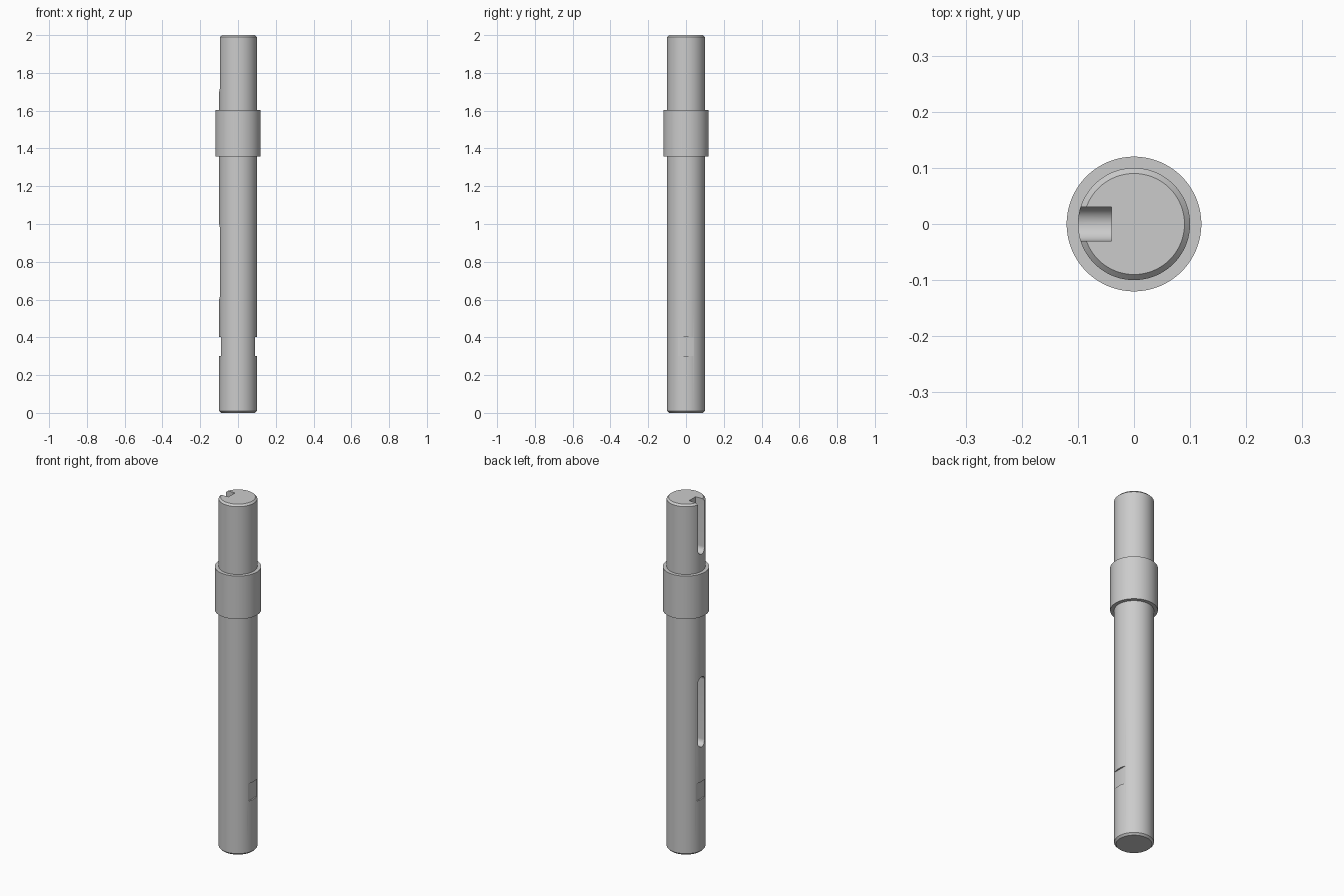
import bpy
import bmesh
import math
from mathutils import Matrix, Vector

cube = bpy.data.objects.get("Cube")
if cube:
    bpy.data.objects.remove(cube, do_unlink=True)

RADIUS = 0.1
COLLAR = 0.12
CHAMFER = 0.01
SIDES = 128

steel = bpy.data.materials.new("steel_grey")
steel.use_nodes = True
grey = (0.6, 0.6, 0.6, 1)
steel.diffuse_color = grey
steel.node_tree.nodes["Principled BSDF"].inputs["Base Color"].default_value = grey


def add_object(name, bm):
    bmesh.ops.recalc_face_normals(bm, faces=bm.faces[:])
    mesh = bpy.data.meshes.new(name)
    bm.to_mesh(mesh)
    bm.free()
    mesh.materials.append(steel)
    obj = bpy.data.objects.new(name, mesh)
    bpy.context.collection.objects.link(obj)
    return obj


def turned(name, profile):
    """Solid of revolution from (radius, height) points, capped at both ends."""
    bm = bmesh.new()
    rings = [[bm.verts.new((r * math.cos(a), r * math.sin(a), z))
              for a in (math.tau * i / SIDES for i in range(SIDES))]
             for r, z in profile]
    for low, high in zip(rings, rings[1:]):
        for i in range(SIDES):
            j = (i + 1) % SIDES
            bm.faces.new((low[i], low[j], high[j], high[i]))
    bm.faces.new(rings[0])
    bm.faces.new(rings[-1])
    return add_object(name, bm)


def keyway_cutter(name, bottom, top, half_width=0.03, floor=-0.04, steps=24):
    """Round-ended slot running along z, cut in from the -x side."""
    bm = bmesh.new()
    outline = []
    for centre, start in ((top - half_width, 0), (bottom + half_width, math.pi)):
        for i in range(steps + 1):
            a = start + math.pi * i / steps
            outline.append(bm.verts.new((floor, half_width * math.cos(a),
                                         centre + half_width * math.sin(a))))
    face = bm.faces.new(outline)
    grown = bmesh.ops.extrude_face_region(bm, geom=[face], use_keep_orig=True)
    moved = [v for v in grown["geom"] if isinstance(v, bmesh.types.BMVert)]
    bmesh.ops.translate(bm, verts=moved, vec=Vector((-0.15, 0, 0)))
    return add_object(name, bm)


def flat_cutter(name, side, depth_x=0.0912, bottom=0.302, top=0.402):
    """Box that mills a flat on one side of the shaft."""
    bm = bmesh.new()
    size = Matrix.Diagonal((0.1, 0.3, top - bottom, 1))
    place = Matrix.Translation((side * (depth_x + 0.05), 0, (top + bottom) / 2))
    bmesh.ops.create_cube(bm, size=1, matrix=place @ size)
    return add_object(name, bm)


# Stepped shaft with chamfered ends and a collar
shaft = turned("shaft", [
    (RADIUS - CHAMFER, 0), (RADIUS, CHAMFER),
    (RADIUS, 1.357), (COLLAR, 1.357), (COLLAR, 1.603), (RADIUS, 1.603),
    (RADIUS, 2 - CHAMFER), (RADIUS - CHAMFER, 2),
])

# Open keyway at the top, closed keyway mid-shaft, two wrench flats below
cutters = [
    keyway_cutter("top_keyway_cutter", 1.7, 2.2),
    keyway_cutter("middle_keyway_cutter", 0.6, 1.0),
    flat_cutter("left_flat_cutter", 1),
    flat_cutter("right_flat_cutter", -1),
]

bpy.ops.object.select_all(action="DESELECT")
bpy.context.view_layer.objects.active = shaft
shaft.select_set(True)
for cutter in cutters:
    cutter.hide_render = True
    cut = shaft.modifiers.new(cutter.name, "BOOLEAN")
    cut.operation = "DIFFERENCE"
    cut.solver = "EXACT"
    cut.object = cutter
    bpy.ops.object.modifier_apply(modifier=cut.name)
    bpy.data.objects.remove(cutter, do_unlink=True)

bpy.ops.object.shade_smooth_by_angle(angle=math.radians(25))
